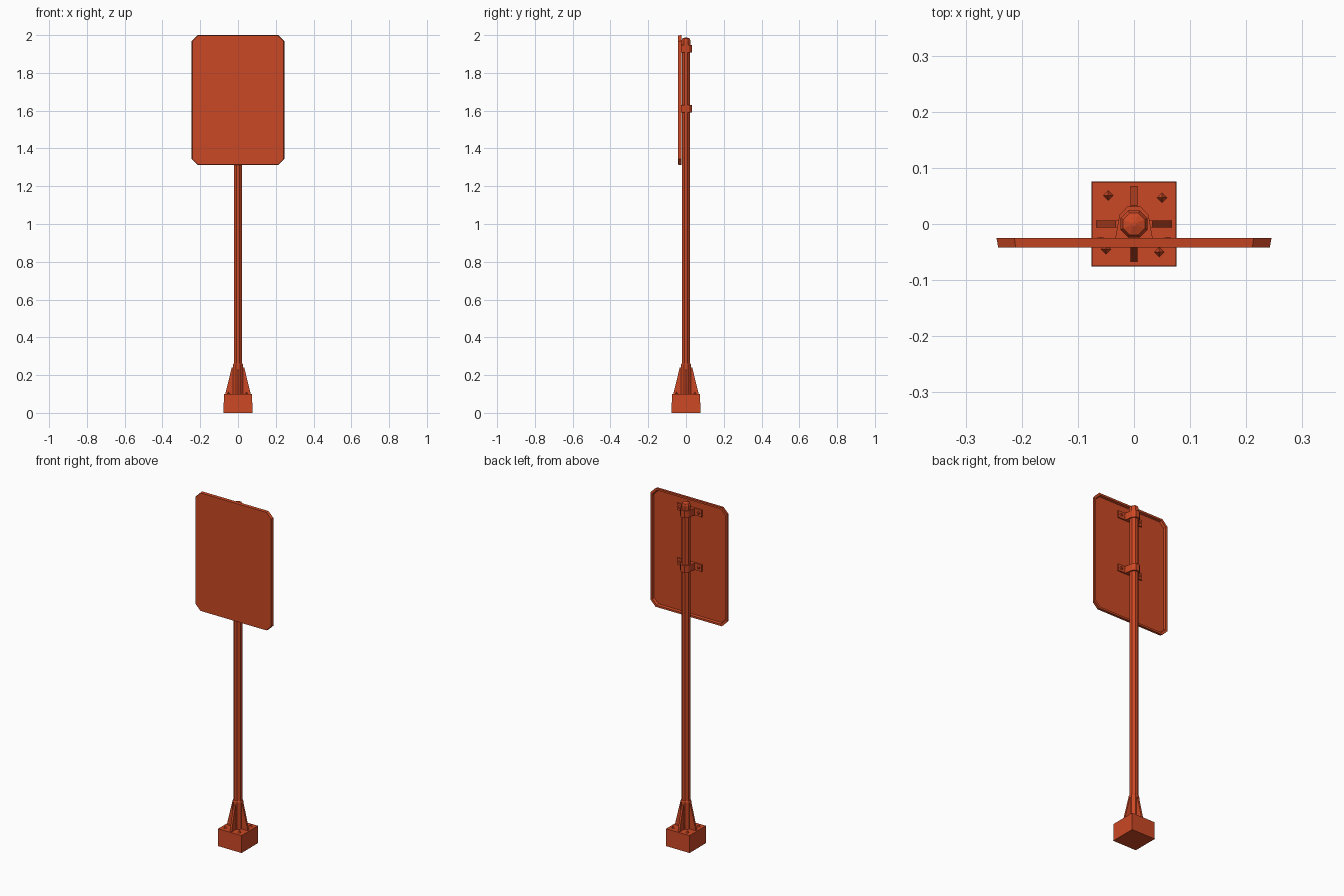
import bpy, bmesh, math
from mathutils import Matrix, Vector

cube = bpy.data.objects.get("Cube")
if cube:
    bpy.data.objects.remove(cube)

COLOR = (0.6, 0.065, 0.018, 1)
paint = bpy.data.materials.new("orange_red_paint")
paint.use_nodes = True
paint.diffuse_color = COLOR
paint.node_tree.nodes["Principled BSDF"].inputs["Base Color"].default_value = COLOR


def finish(name, bm):
    bmesh.ops.recalc_face_normals(bm, faces=bm.faces)
    mesh = bpy.data.meshes.new(name)
    bm.to_mesh(mesh)
    bm.free()
    mesh.materials.append(paint)
    obj = bpy.data.objects.new(name, mesh)
    bpy.context.collection.objects.link(obj)
    return obj


def extrude(name, points, direction):
    """Closed polygon pushed along a direction."""
    bm = bmesh.new()
    face = bm.faces.new([bm.verts.new(p) for p in points])
    new = bmesh.ops.extrude_face_region(bm, geom=[face])["geom"]
    verts = [v for v in new if isinstance(v, bmesh.types.BMVert)]
    bmesh.ops.translate(bm, vec=direction, verts=verts)
    return finish(name, bm)


def loft(name, rings):
    """Skin between point rings, with both ends capped."""
    bm = bmesh.new()
    loops = [[bm.verts.new(p) for p in ring] for ring in rings]
    n = len(loops[0])
    for a, b in zip(loops, loops[1:]):
        for i in range(n):
            j = (i + 1) % n
            bm.faces.new((a[i], a[j], b[j], b[i]))
    bm.faces.new(loops[0])
    bm.faces.new(loops[-1])
    return finish(name, bm)


def octagon(r, z):
    angles = [math.pi * (i + 0.5) / 4 for i in range(8)]
    return [(r * math.cos(a), r * math.sin(a), z) for a in angles]


def square(r, z):
    return [(-r, -r, z), (r, -r, z), (r, r, z), (-r, r, z)]


def panel_ring(w, h, cut, y, mid=1.656):
    pts = [(w - cut, h), (w, h - cut), (w, cut - h), (w - cut, -h),
           (cut - w, -h), (-w, cut - h), (-w, h - cut), (cut - w, h)]
    return [(x, y, z + mid) for x, z in pts]


# Footing block and flanged pole
loft("footing", [square(0.076, 0), square(0.075, 0.1)])
loft("pole", [octagon(0.0235, 0.1), octagon(0.0235, 1.95)])
loft("pole_cap", [octagon(0.026, 1.948), octagon(0.026, 1.972),
                  octagon(0.021, 1.982), octagon(0.004, 1.988)])
loft("sleeve", [octagon(0.029, 0.1), octagon(0.029, 0.255), octagon(0.025, 0.262)])

# Four tapering gussets around the sleeve
for i in range(4):
    fin = extrude("gusset", [(0.015, -0.006, 0.1), (0.067, -0.006, 0.1), (0.063, -0.006, 0.118),
                             (0.033, -0.006, 0.24), (0.015, -0.006, 0.24)], (0, 0.012, 0))
    fin.data.transform(Matrix.Rotation(math.pi / 2 * i, 4, "Z"))

# Pointed anchor bolts
for x, y in ((-0.046, 0.051), (0.05, 0.047), (0.045, -0.05), (-0.05, -0.045)):
    bm = bmesh.new()
    bmesh.ops.create_cone(bm, cap_ends=True, segments=4, radius1=0.009, radius2=0.001, depth=0.012,
                          matrix=Matrix.Translation((x, y, 0.106)))
    finish("anchor_bolt", bm)

# Sign panel: pan with a raised rim and recessed back
loft("sign_panel", [panel_ring(0.242, 0.342, 0.031, -0.042),
                    panel_ring(0.245, 0.344, 0.032, -0.025),
                    panel_ring(0.234, 0.333, 0.029, -0.025),
                    panel_ring(0.230, 0.329, 0.028, -0.037)])

# Pole clamps with bolted tabs
for z in (1.61, 1.927):
    low = z - 0.02
    strap = [(0.08, -0.037), (0.08, -0.030), (0.034, -0.030), (0.026, 0.016), (0.012, 0.031)]
    outline = strap + [(-x, y) for x, y in reversed(strap)]
    extrude("clamp", [(x, y, low) for x, y in outline], (0, 0, 0.04))
    for x in (-0.06, 0.06):
        bm = bmesh.new()
        bmesh.ops.create_cone(bm, cap_ends=True, segments=6, radius1=0.009, radius2=0.006, depth=0.007,
                              matrix=Matrix.Translation((x, -0.027, z)) @ Matrix.Rotation(-math.pi / 2, 4, "X"))
        finish("clamp_bolt", bm)
